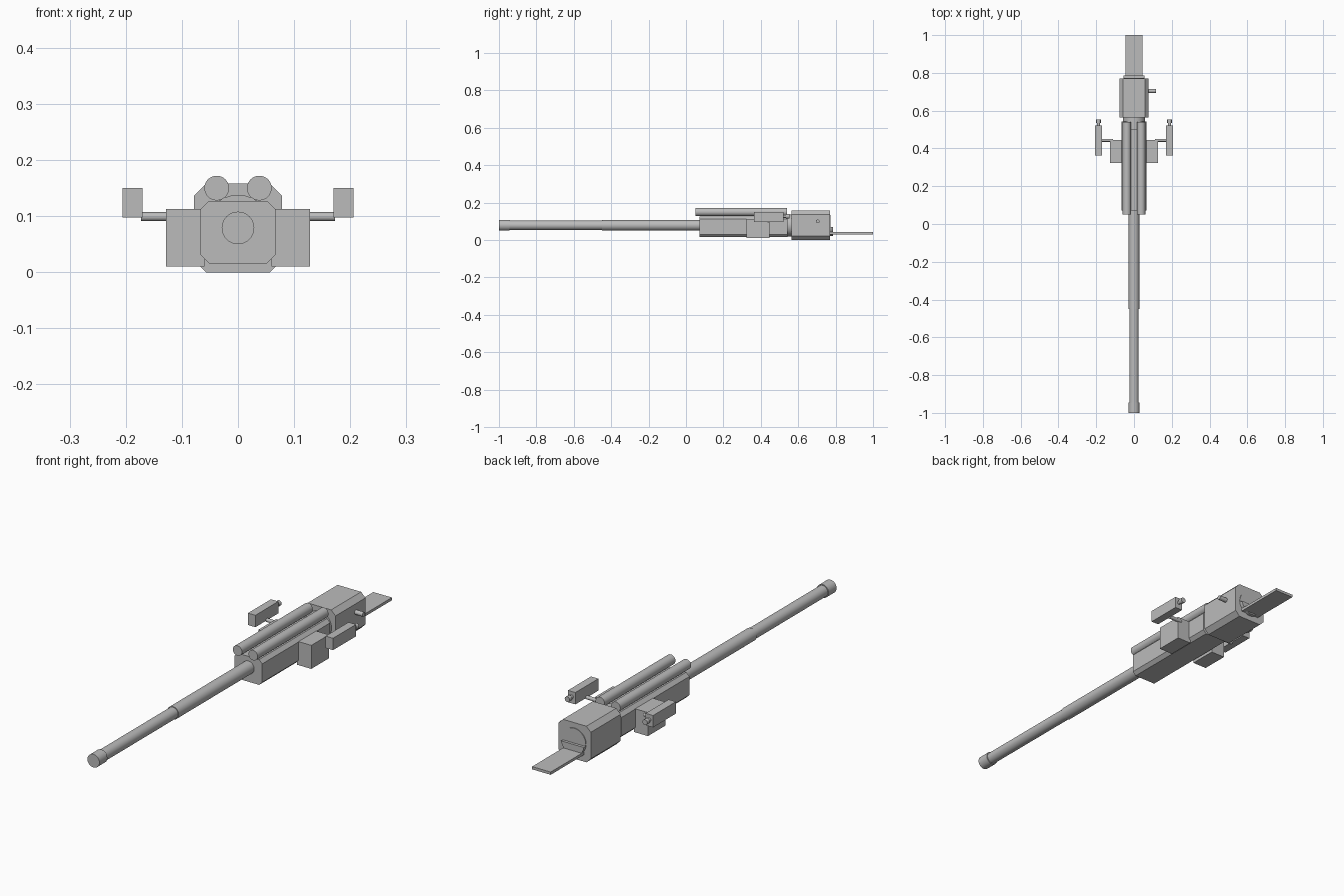
import bpy
import bmesh
from math import cos, sin, pi, radians

if "Cube" in bpy.data.objects:
    bpy.data.objects.remove(bpy.data.objects["Cube"], do_unlink=True)

steel = bpy.data.materials.new("steel grey")
steel.use_nodes = True
steel.diffuse_color = (0.5, 0.5, 0.5, 1)
steel.node_tree.nodes["Principled BSDF"].inputs["Base Color"].default_value = (0.5, 0.5, 0.5, 1)


def prism(name, outline, y0, y1):
    """Extrude an outline of (x, z) points along y."""
    bm = bmesh.new()
    face = bm.faces.new([bm.verts.new((x, y0, z)) for x, z in outline])
    moved = bmesh.ops.extrude_face_region(bm, geom=[face])["geom"]
    verts = [v for v in moved if isinstance(v, bmesh.types.BMVert)]
    bmesh.ops.translate(bm, verts=verts, vec=(0, y1 - y0, 0))
    bmesh.ops.recalc_face_normals(bm, faces=bm.faces)
    mesh = bpy.data.meshes.new(name)
    bm.to_mesh(mesh)
    bm.free()
    mesh.materials.append(steel)
    ob = bpy.data.objects.new(name, mesh)
    bpy.context.collection.objects.link(ob)
    return ob


def box(name, x0, x1, y0, y1, z0, z1):
    return prism(name, [(x0, z0), (x1, z0), (x1, z1), (x0, z1)], y0, y1)


def chamfered(name, half, y0, y1, z0, z1, c):
    side = [(half - c, z0), (half, z0 + c), (half, z1 - c), (half - c, z1)]
    return prism(name, side + [(-x, z) for x, z in reversed(side)], y0, y1)


def smooth(ob):
    bpy.ops.object.select_all(action="DESELECT")
    ob.select_set(True)
    bpy.context.view_layer.objects.active = ob
    bpy.ops.object.shade_smooth_by_angle(angle=radians(35))
    return ob


def rod(name, x, z, r, y0, y1, n=32):
    ring = [(x + r * cos(2 * pi * i / n), z + r * sin(2 * pi * i / n)) for i in range(n)]
    return smooth(prism(name, ring, y0, y1))


def cross_rod(name, x0, x1, y, z, r):
    """A rod lying along x."""
    ob = rod(name, 0, 0, r, -abs(x1 - x0) / 2, abs(x1 - x0) / 2, 16)
    ob.rotation_euler.z = pi / 2
    ob.location = ((x0 + x1) / 2, y, z)
    return ob


AXIS = 0.079  # height of the bore

# Barrel, stepped, with a muzzle collar
rod("barrel_front", 0, AXIS, 0.025, -0.96, -0.45)
rod("barrel_rear", 0, AXIS, 0.028, -0.45, 0.1)
rod("muzzle_collar", 0, AXIS, 0.029, -1.0, -0.945)

# Cradle, neck and breech
chamfered("cradle", 0.067, 0.072, 0.542, 0.016, 0.127, 0.015)
rod("breech_neck", 0, AXIS, 0.059, 0.5, 0.57)
chamfered("breech_housing", 0.078, 0.563, 0.77, 0, 0.158, 0.021)
rod("breech_disc", 0, AXIS, 0.056, 0.765, 0.773)

# Lower half of the breech block stands out behind the disc
arc = [(0.056 * cos(a), AXIS + 0.056 * sin(a))
       for a in (pi + 0.16 + (pi - 0.32) * i / 16 for i in range(17))]
smooth(prism("breech_block", arc, 0.77, 0.785))
box("loading_tray", -0.045, 0.045, 0.77, 1.0, 0.03, 0.042)
cross_rod("breech_lever", 0.07, 0.116, 0.704, 0.1, 0.01)

# Paired parts on both sides
for label, s in (("left", 1), ("right", -1)):
    rod(label + "_recoil_cylinder", s * 0.038, 0.15, 0.022, 0.05, 0.54)
    box(label + "_trunnion_box", s * 0.06, s * 0.128, 0.324, 0.446, 0.01, 0.113)
    cross_rod(label + "_sight_arm", s * 0.11, s * 0.173, 0.443, 0.099, 0.008)
    box(label + "_sight_box", s * 0.17, s * 0.206, 0.363, 0.522, 0.098, 0.15)
    rod(label + "_eyepiece_stem", s * 0.188, 0.127, 0.008, 0.515, 0.54, 16)
    rod(label + "_eyepiece", s * 0.188, 0.127, 0.012, 0.535, 0.553, 16)
